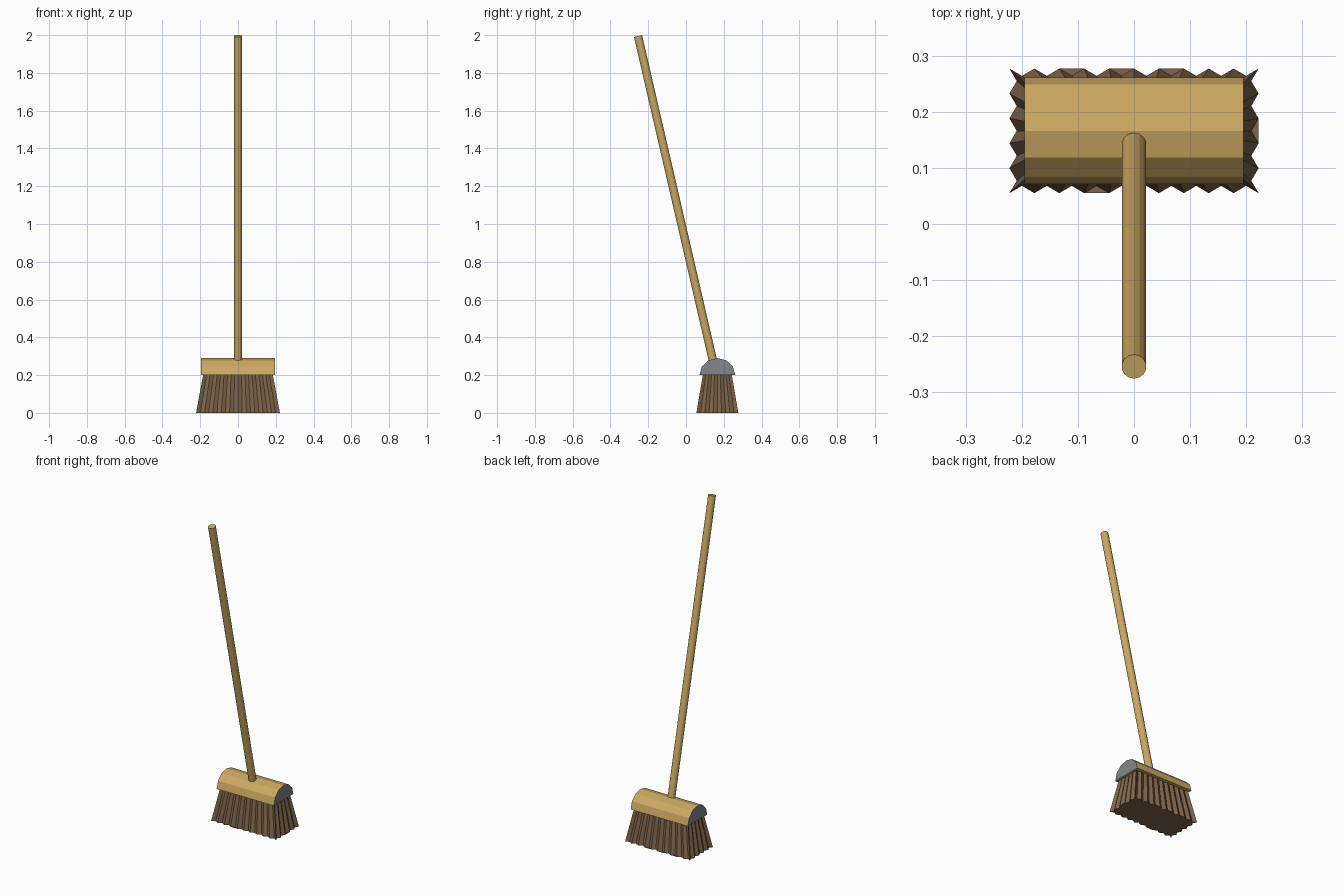
import bpy, bmesh, math
from mathutils import Vector

if "Cube" in bpy.data.objects:
    bpy.data.objects.remove(bpy.data.objects["Cube"])


def material(name, srgb):
    m = bpy.data.materials.new(name)
    lin = [((c / 255 + 0.055) / 1.055) ** 2.4 for c in srgb]
    m.diffuse_color = (*lin, 1)
    m.use_nodes = True
    m.node_tree.nodes["Principled BSDF"].inputs["Base Color"].default_value = m.diffuse_color
    return m


wood = material("light wood", (205, 169, 98))
grey = material("grey end", (130, 134, 140))
straw = material("brown bristle", (128, 101, 75))


def loft(name, ring_a, ring_b, mats):
    """Closed solid between two matching outlines."""
    bm = bmesh.new()
    a = [bm.verts.new(p) for p in ring_a]
    b = [bm.verts.new(p) for p in ring_b]
    n = len(a)
    for i in range(n):
        j = (i + 1) % n
        bm.faces.new((a[i], a[j], b[j], b[i]))
    caps = [bm.faces.new(a), bm.faces.new(b)]
    if len(mats) > 1:
        for f in caps:
            f.material_index = 1
    bmesh.ops.triangulate(bm, faces=caps)
    bmesh.ops.recalc_face_normals(bm, faces=bm.faces)
    me = bpy.data.meshes.new(name)
    bm.to_mesh(me)
    bm.free()
    for m in mats:
        me.materials.append(m)
    ob = bpy.data.objects.new(name, me)
    bpy.context.collection.objects.link(ob)
    return ob


CY = 0.166  # centre of the broom head

# Head: half-round block with grey ends
arc = [(CY + 0.095 * math.cos(math.radians(t)), 0.2 + 0.09 * math.sin(math.radians(t)))
       for t in range(0, 181, 30)]
loft("head", [(-0.195, y, z) for y, z in arc], [(0.195, y, z) for y, z in arc], [wood, grey])

# Bristles: flared block with a zigzag outline
def zigzag(hx, hy, depth, z):
    corners = [(-hx, -hy), (hx, -hy), (hx, hy), (-hx, hy)]
    pts = []
    for k in range(4):
        p, q = Vector(corners[k]), Vector(corners[(k + 1) % 4])
        inward = Vector((-(q - p).y, (q - p).x)).normalized() * depth
        steps = 20 if k % 2 == 0 else 10
        for i in range(steps):
            v = p.lerp(q, i / steps) + (inward if i % 2 else Vector((0, 0)))
            pts.append((v.x, CY + v.y, z))
    return pts


loft("bristles", zigzag(0.222, 0.111, 0.013, 0), zigzag(0.184, 0.076, 0.008, 0.205), [straw])

# Handle: leaning pole
low, high = Vector((0, 0.143, 0.275)), Vector((0, -0.254, 1.995))
axis = high - low
bpy.ops.mesh.primitive_cylinder_add(vertices=14, radius=0.022, depth=axis.length,
                                    location=(low + high) / 2,
                                    rotation=(math.atan2(-axis.y, axis.z), 0, 0))
handle = bpy.context.object
handle.name = "handle"
handle.data.materials.append(wood)
